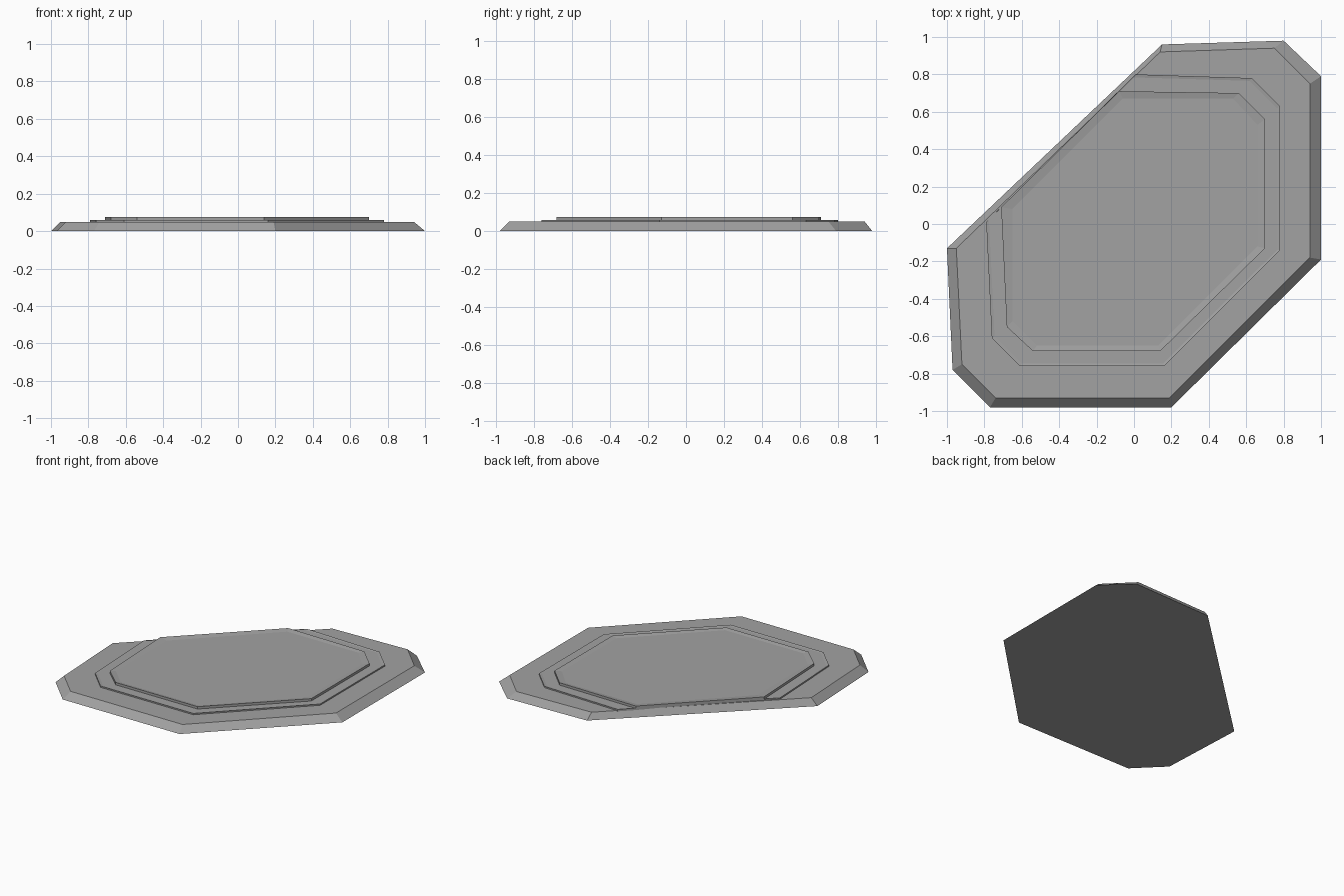
import bpy
import bmesh
from mathutils import Vector

default_cube = bpy.data.objects.get("Cube")
if default_cube:
    bpy.data.objects.remove(default_cube, do_unlink=True)

# One plain stone grey for the whole slab
stone = bpy.data.materials.new("stone_grey")
stone.use_nodes = True
grey = (0.36, 0.36, 0.36, 1)
stone.diffuse_color = grey
stone.node_tree.nodes["Principled BSDF"].inputs["Base Color"].default_value = grey


def outline(*points):
    """Turn pairs of x and y into a counter-clockwise outline."""
    return [Vector(point) for point in points]


def blend(first, second, factor):
    """Outline part of the way between two matching outlines."""
    return [a.lerp(b, factor) for a, b in zip(first, second)]


def loft(name, layers):
    """Stack (outline, height) layers into a closed, flat-shaded solid."""
    bm = bmesh.new()
    rings = [[bm.verts.new((p.x, p.y, height)) for p in shape]
             for shape, height in layers]
    for lower, upper in zip(rings, rings[1:]):
        for i in range(len(lower)):
            j = (i + 1) % len(lower)
            bm.faces.new((lower[i], lower[j], upper[j], upper[i]))
    bm.faces.new(list(reversed(rings[0])))
    bm.faces.new(rings[-1])
    bmesh.ops.recalc_face_normals(bm, faces=bm.faces)
    mesh = bpy.data.meshes.new(name)
    bm.to_mesh(mesh)
    bm.free()
    mesh.materials.append(stone)
    part = bpy.data.objects.new(name, mesh)
    bpy.context.scene.collection.objects.link(part)
    return part


# Outlines, each starting at the front right corner
base_foot = outline((-.77, -.98), (.2, -.98), (1, -.19), (1, .79),
                    (.8, .98), (.15, .96), (-1, -.13), (-.97, -.78))
base_edge = outline((-.74, -.93), (.19, -.93), (.94, -.18), (.94, .75),
                    (.75, .94), (.14, .92), (-.95, -.13), (-.92, -.75))
step_edge = outline((-.61, -.76), (.16, -.76), (.78, -.14), (.78, .63),
                    (.63, .78), (.01, .8), (-.79, .01), (-.76, -.61))
rim_edge = outline((-.54, -.68), (.14, -.68), (.7, -.13), (.7, .56),
                   (.56, .7), (-.08, .71), (-.71, .09), (-.68, -.55))
panel_edge = outline((-.52, -.65), (.13, -.65), (.66, -.12), (.66, .53),
                     (.53, .67), (-.06, .67), (-.65, .08), (-.65, -.52))

# Bevelled base slab
loft("base_slab", [(base_foot, 0), (base_edge, 0.05)])

# Thin middle step with a slight lip
loft("middle_step", [(step_edge, 0.045), (step_edge, 0.06),
                     (blend(step_edge, rim_edge, 0.18), 0.057)])

# Raised top panel, its rim sloping down to a shallow recess
loft("top_panel", [(rim_edge, 0.05), (rim_edge, 0.075), (panel_edge, 0.069)])
